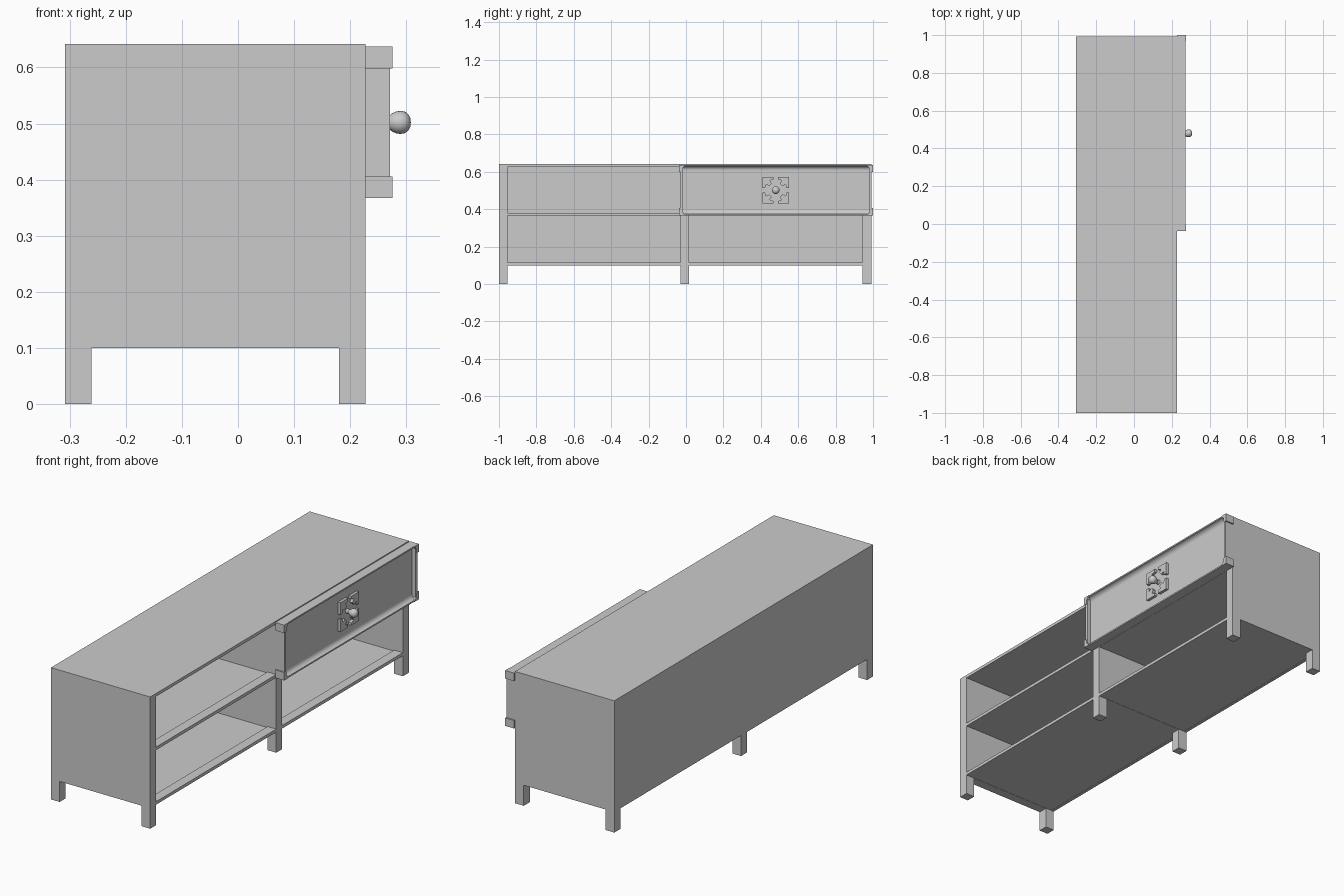
import bpy, bmesh, math
from mathutils import Vector

if "Cube" in bpy.data.objects:
    bpy.data.objects.remove(bpy.data.objects["Cube"])


def box(name, x, y, z):
    """Box from (min, max) pairs."""
    bm = bmesh.new()
    bmesh.ops.create_cube(bm, size=1)
    for v in bm.verts:
        v.co = Vector([(a + b) / 2 + c * (b - a) for (a, b), c in zip((x, y, z), v.co)])
    return finish(name, bm)


def finish(name, bm):
    bmesh.ops.recalc_face_normals(bm, faces=bm.faces)
    mesh = bpy.data.meshes.new(name)
    bm.to_mesh(mesh)
    bm.free()
    ob = bpy.data.objects.new(name, mesh)
    bpy.context.collection.objects.link(ob)
    return ob


def prism(name, points, offset):
    """Closed outline pushed along an offset."""
    bm = bmesh.new()
    face = bm.faces.new([bm.verts.new(p) for p in points])
    new = bmesh.ops.extrude_face_region(bm, geom=[face])["geom"]
    bmesh.ops.translate(bm, vec=offset, verts=[g for g in new if isinstance(g, bmesh.types.BMVert)])
    return finish(name, bm)


def smooth(ob):
    bpy.ops.object.select_all(action='DESELECT')
    ob.select_set(True)
    bpy.context.view_layer.objects.active = ob
    bpy.ops.object.shade_smooth_by_angle(angle=math.radians(35))


BACK, FRONT, TOP = -0.308, 0.227, 0.642
LEG = 0.047
walls = [(-1.0, -0.954), (-0.03, 0.016), (0.945, 0.992)]

# upright panels with legs below
for name, y in zip(("left", "middle", "right"), walls):
    box(name + "_panel", (BACK, FRONT), y, (0.1, TOP - 0.015))
    box(name + "_front_leg", (FRONT - LEG, FRONT), y, (0, 0.1))
    box(name + "_back_leg", (BACK, BACK + LEG), y, (0, 0.1))

# top and back
box("top_board", (BACK, FRONT), (-1, 0.992), (TOP - 0.015, TOP))
box("back_panel", (BACK, BACK + 0.015), (-1, 0.992), (0.1, TOP - 0.015))

# shelves with a slightly raised front rail, one per bay
for i, bay in enumerate(("left", "right")):
    y = (walls[i][1], walls[i + 1][0])
    for level, z in (("bottom", 0.1), ("middle", 0.366)):
        box(f"{bay}_{level}_shelf", (BACK + 0.015, FRONT - LEG), y, (z + 0.001, z + 0.01))
        box(f"{bay}_{level}_rail", (FRONT - LEG, FRONT), y, (z, z + 0.015))

# drawer front panel and side strips
Y0, Y1, Z0, Z1 = -0.03, 0.993, 0.367, 0.637
MID_Y, MID_Z = 0.48, 0.502
PANEL = 0.252
box("drawer_panel", (FRONT, PANEL), (Y0, Y1), (Z0, Z1))
for name, y in (("left", (Y0, Y0 + 0.014)), ("right", (Y1 - 0.014, Y1))):
    box(name + "_drawer_strip", (PANEL, 0.271), y, (Z0 + 0.01, Z1 - 0.01))

# coved mouldings along the top and bottom of the drawer
for name, edge, s in (("upper", Z1, -1), ("lower", Z0, 1)):
    profile = [(PANEL, 0), (0.273, 0), (0.273, 0.007)]
    for k in range(1, 7):
        a = math.radians(15 * k)
        profile.append((0.273 - 0.021 * math.sin(a), 0.028 - 0.021 * math.cos(a)))
    ob = prism(name + "_drawer_moulding",
               [(x, Y0 + 0.005, edge + s * d) for x, d in profile],
               (0, Y1 - Y0 - 0.01, 0))
    smooth(ob)

# corner caps wrapping the drawer edges
for zn, edge, s in (("upper", Z1, -1), ("lower", Z0, 1)):
    for yn, y, t in (("left", -0.037, 1), ("right", 1.0, -1)):
        pts = [(0, 0), (0.034, 0), (0.028, 0.008), (0.017, 0.02), (0.017, 0.036),
               (0.013, 0.039), (0, 0.039)]
        prism(f"{zn}_{yn}_corner_cap",
              [(FRONT, y + t * u, edge + s * v) for u, v in pts], (0.048, 0, 0))

# four bracket ornaments around the knob
bracket = [(0.071, 0.071), (0.012, 0.071), (0.012, 0.058), (0.032, 0.052),
           (0.022, 0.036), (0.036, 0.022), (0.052, 0.032), (0.058, 0.012), (0.071, 0.012)]
for i, (sy, sz) in enumerate(((1, 1), (1, -1), (-1, 1), (-1, -1))):
    prism(f"handle_bracket_{i + 1}",
          [(PANEL, MID_Y + sy * u, MID_Z + sz * v) for u, v in bracket], (0.014, 0, 0))

# turned knob, spun about the x axis
bm = bmesh.new()
knob = [(PANEL, 0.0), (PANEL, 0.012), (0.262, 0.009), (0.271, 0.013), (0.275, 0.0165), (0.282, 0.0195),
        (0.290, 0.0205), (0.298, 0.019), (0.304, 0.014), (0.307, 0.008), (0.308, 0.0)]
verts = [bm.verts.new((x, MID_Y + r, MID_Z)) for x, r in knob]
edges = [bm.edges.new(p) for p in zip(verts, verts[1:])]
bmesh.ops.spin(bm, geom=verts + edges, cent=(0, MID_Y, MID_Z), axis=(1, 0, 0),
               angle=math.tau, steps=24)
bmesh.ops.remove_doubles(bm, verts=bm.verts, dist=0.0002)
smooth(finish("knob", bm))
